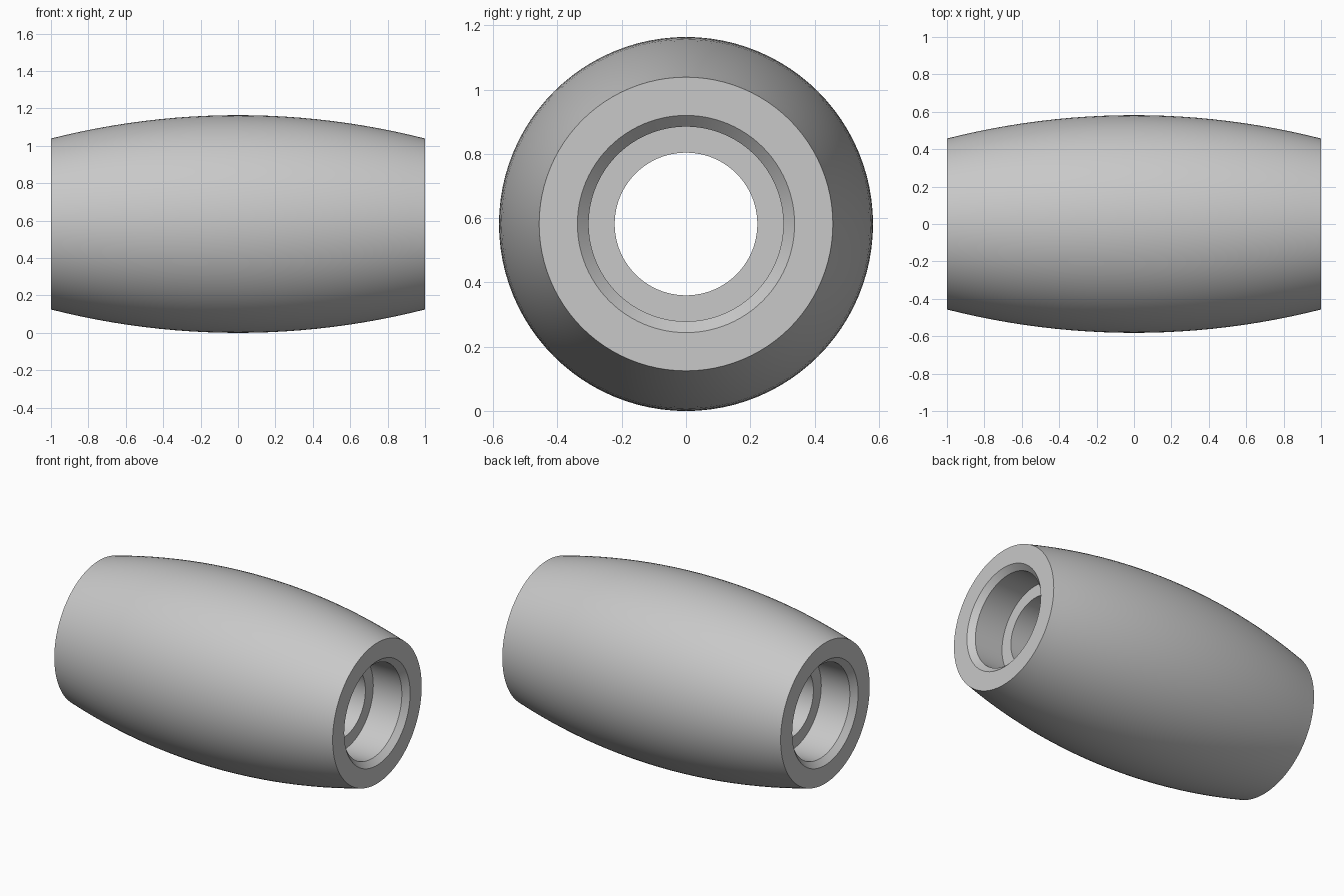
import bpy, bmesh, math
from mathutils import Matrix, Vector

cube = bpy.data.objects.get("Cube")
if cube:
    bpy.data.objects.remove(cube, do_unlink=True)

HALF, R_MID, R_END = 1.0, 0.582, 0.457
R_CHAMFER, R_BORE, R_HOLE = 0.338, 0.303, 0.222
CHAMFER, DEPTH = 0.035, 0.24
SEGMENTS, ARC_STEPS = 96, 24

# Plain grey finish
grey = bpy.data.materials.new("light_grey")
grey.use_nodes = True
grey.diffuse_color = (0.58, 0.58, 0.58, 1)
grey.node_tree.nodes["Principled BSDF"].inputs["Base Color"].default_value = grey.diffuse_color

# Bulging outer wall as a circular arc from end to end
rise = R_MID - R_END
arc_r = (HALF ** 2 + rise ** 2) / (2 * rise)
profile = []
for i in range(ARC_STEPS + 1):
    x = -HALF + 2 * HALF * i / ARC_STEPS
    profile.append((x, R_MID - arc_r + math.sqrt(arc_r ** 2 - x ** 2)))

# Chamfered counterbore at each end, joined by a narrower through hole
bore = [(HALF, R_CHAMFER), (HALF - CHAMFER, R_BORE),
        (HALF - DEPTH, R_BORE), (HALF - DEPTH, R_HOLE)]
profile += bore + [(-x, r) for x, r in reversed(bore)]

# Revolve the closed profile about the x axis
bm = bmesh.new()
rings = []
for s in range(SEGMENTS):
    turn = Matrix.Rotation(2 * math.pi * s / SEGMENTS, 3, "X")
    rings.append([bm.verts.new(turn @ Vector((x, 0, r))) for x, r in profile])
n = len(profile)
for s in range(SEGMENTS):
    a, b = rings[s], rings[(s + 1) % SEGMENTS]
    for i in range(n):
        j = (i + 1) % n
        bm.faces.new((a[i], a[j], b[j], b[i]))
bmesh.ops.recalc_face_normals(bm, faces=bm.faces)

mesh = bpy.data.meshes.new("barrel_sleeve")
bm.to_mesh(mesh)
bm.free()
mesh.materials.append(grey)
sleeve = bpy.data.objects.new("barrel_sleeve", mesh)
sleeve.location.z = R_MID
bpy.context.collection.objects.link(sleeve)

# Smooth walls with crisp rims
bpy.ops.object.select_all(action="DESELECT")
sleeve.select_set(True)
bpy.context.view_layer.objects.active = sleeve
bpy.ops.object.shade_smooth_by_angle(angle=math.radians(30))
